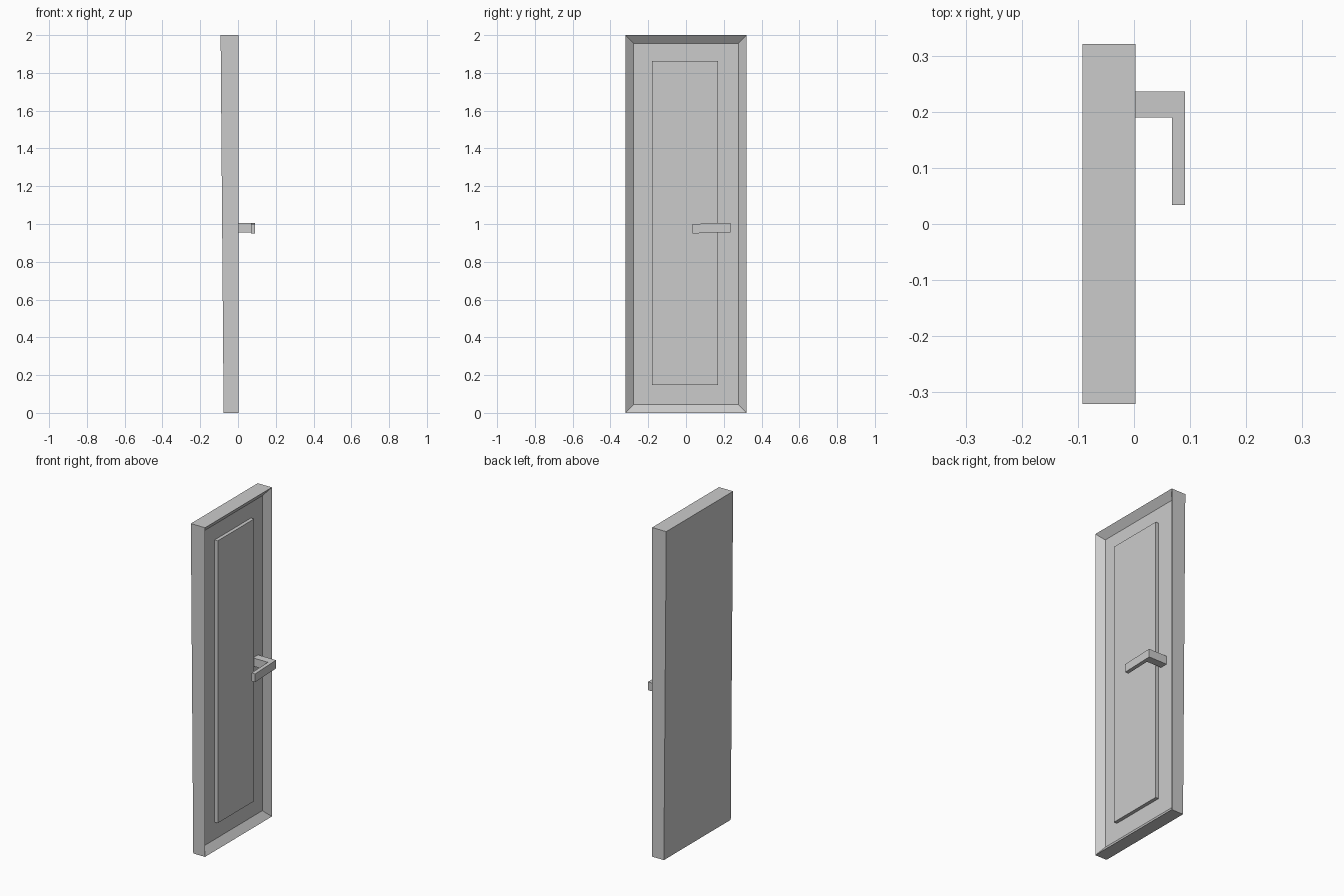
import bpy, bmesh

if "Cube" in bpy.data.objects:
    bpy.data.objects.remove(bpy.data.objects["Cube"])

FRONT = 0.003      # plane of the outer rim
RECESS = 0.034     # depth of the sunken field


def finish(bm, name):
    bmesh.ops.recalc_face_normals(bm, faces=bm.faces)
    mesh = bpy.data.meshes.new(name)
    bm.to_mesh(mesh)
    bm.free()
    obj = bpy.data.objects.new(name, mesh)
    bpy.context.collection.objects.link(obj)
    return obj


def box(lo, hi):
    bm = bmesh.new()
    bmesh.ops.create_cube(bm, size=1)
    for v in bm.verts:
        v.co = [hi[i] if v.co[i] > 0 else lo[i] for i in range(3)]
    bm.normal_update()
    return bm


# Door slab: thicker toward the top, with a sloping frame around a sunken field
bm = box((-0.092, -0.321, 0), (FRONT, 0.321, 2))
for v in bm.verts:
    if v.co.x < 0 and v.co.z < 1:
        v.co.x = -0.076
bm.normal_update()
front = [f for f in bm.faces if f.normal.x > 0.9]
bmesh.ops.inset_region(bm, faces=front, thickness=0.061)
for v in front[0].verts:
    v.co.x = FRONT - RECESS
finish(bm, "door_slab")

# Raised centre panel
finish(box((FRONT - RECESS - 0.01, -0.18, 0.148), (-0.010, 0.17, 1.863)), "raised_panel")

# Lever handle: L-shaped profile extruded upward, drooping slightly at its free end
profile = [(-0.035, 0.190), (0.068, 0.190), (0.068, 0.034),
           (0.091, 0.034), (0.091, 0.236), (-0.035, 0.236)]
bm = bmesh.new()
face = bm.faces.new([bm.verts.new((x, y, 0.952)) for x, y in profile])
top = bmesh.ops.extrude_face_region(bm, geom=[face])
for e in top["geom"]:
    if isinstance(e, bmesh.types.BMVert):
        e.co.z += 0.05
for v in bm.verts:
    v.co.z += 0.03 * (v.co.y - 0.1)
finish(bm, "lever_handle")
